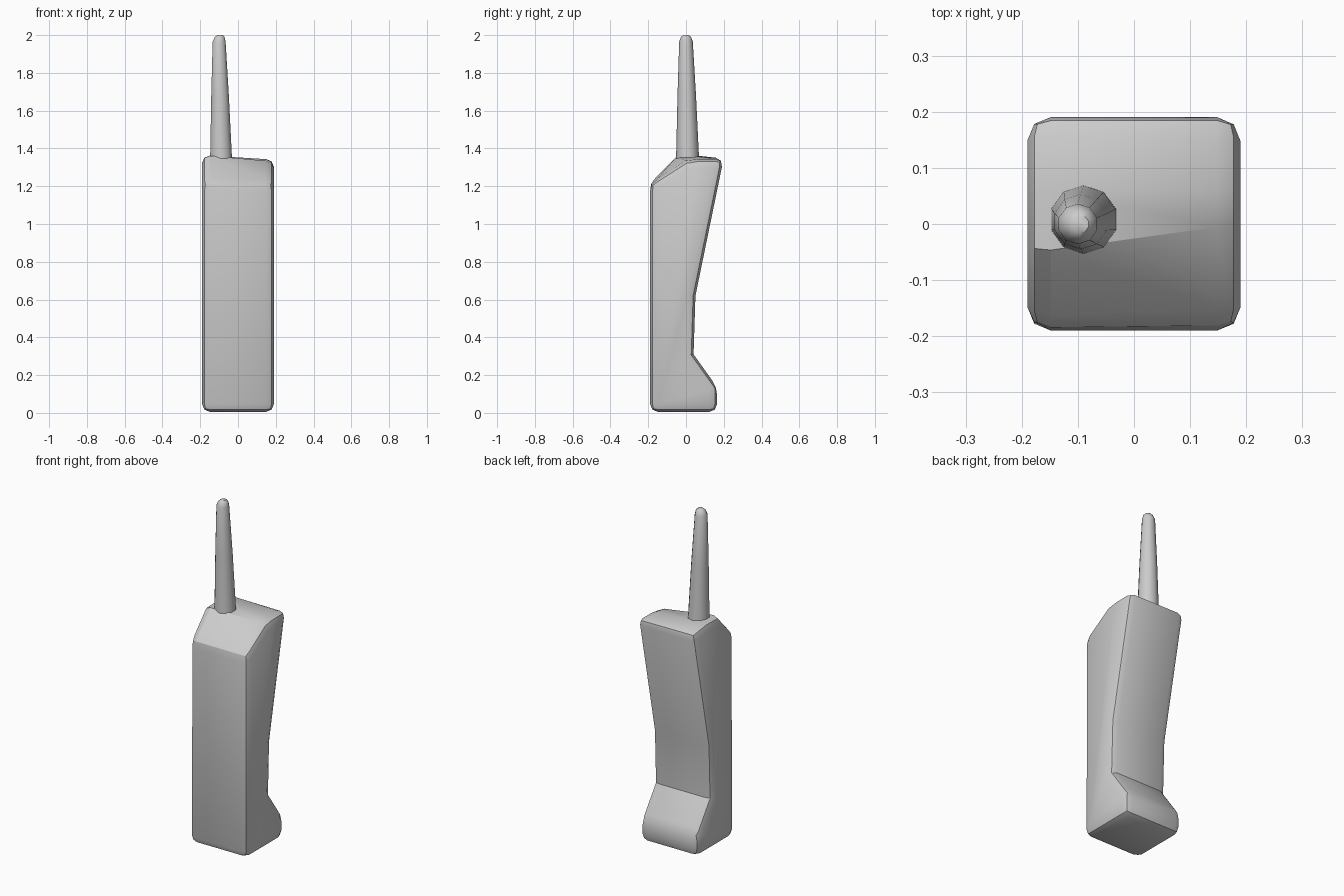
import bpy, bmesh, math

cube = bpy.data.objects.get("Cube")
if cube:
    bpy.data.objects.remove(cube, do_unlink=True)

grey = bpy.data.materials.new("light grey plastic")
colour = (0.6, 0.6, 0.6, 1)
grey.diffuse_color = colour
grey.use_nodes = True
grey.node_tree.nodes["Principled BSDF"].inputs["Base Color"].default_value = colour


def finish(bm, name, angle):
    bmesh.ops.recalc_face_normals(bm, faces=bm.faces)
    mesh = bpy.data.meshes.new(name)
    bm.to_mesh(mesh)
    bm.free()
    mesh.materials.append(grey)
    obj = bpy.data.objects.new(name, mesh)
    bpy.context.collection.objects.link(obj)
    bpy.ops.object.select_all(action="DESELECT")
    obj.select_set(True)
    bpy.context.view_layer.objects.active = obj
    bpy.ops.object.shade_smooth_by_angle(angle=math.radians(angle))
    return obj


# Handset body: side outline (y, z), with the crown lower on the left side
lower = [(-0.19, 0.005), (0.165, 0.005), (0.165, 0.135),
         (0.04, 0.31), (0.05, 0.62), (0.199, 1.345)]
crown_right = [(0.06, 1.365), (-0.05, 1.362), (-0.19, 1.215)]
crown_left = [(0.06, 1.342), (0.0, 1.332), (-0.19, 1.215)]
SHARP = (3, 4, 6, 7)   # outline corners that keep a crisp crease

bm = bmesh.new()
right = [bm.verts.new((-0.19, y, z)) for y, z in lower + crown_right]
left = [bm.verts.new((0.19, y, z)) for y, z in lower + crown_left]
bm.faces.new(right)
bm.faces.new(left[::-1])
count = len(right)
for i in range(count):
    j = (i + 1) % count
    bm.faces.new((right[i], left[i], left[j], right[j]))
bmesh.ops.recalc_face_normals(bm, faces=bm.faces)

# Round the side outlines and the outer corners
crisp = {bm.edges.get((right[i], left[i])) for i in SHARP}
rounded = [e for e in bm.edges if e not in crisp]
bmesh.ops.bevel(bm, geom=rounded, offset=0.042, offset_type="OFFSET",
                segments=2, profile=0.5, affect="EDGES", clamp_overlap=True)
finish(bm, "handset_body", 25)

# Aerial: tapering rings (height, radius, x, y) closed by a small cap
SIDES = 10
rings = [(1.32, 0.062, -0.09, 0.008), (1.37, 0.060, -0.09, 0.008),
         (1.68, 0.049, -0.095, 0.004), (1.965, 0.036, -0.10, 0.0),
         (1.99, 0.027, -0.097, 0.0), (2.0, 0.015, -0.095, 0.0)]
bm = bmesh.new()
loops = []
for z, r, x, y in rings:
    angles = [math.tau * (k + 0.5) / SIDES for k in range(SIDES)]
    loops.append([bm.verts.new((x + r * math.cos(a), y + r * math.sin(a), z))
                  for a in angles])
for a, b in zip(loops, loops[1:]):
    for k in range(SIDES):
        n = (k + 1) % SIDES
        bm.faces.new((a[k], a[n], b[n], b[k]))
bm.faces.new(loops[0][::-1])
bm.faces.new(loops[-1])
finish(bm, "aerial", 40)
